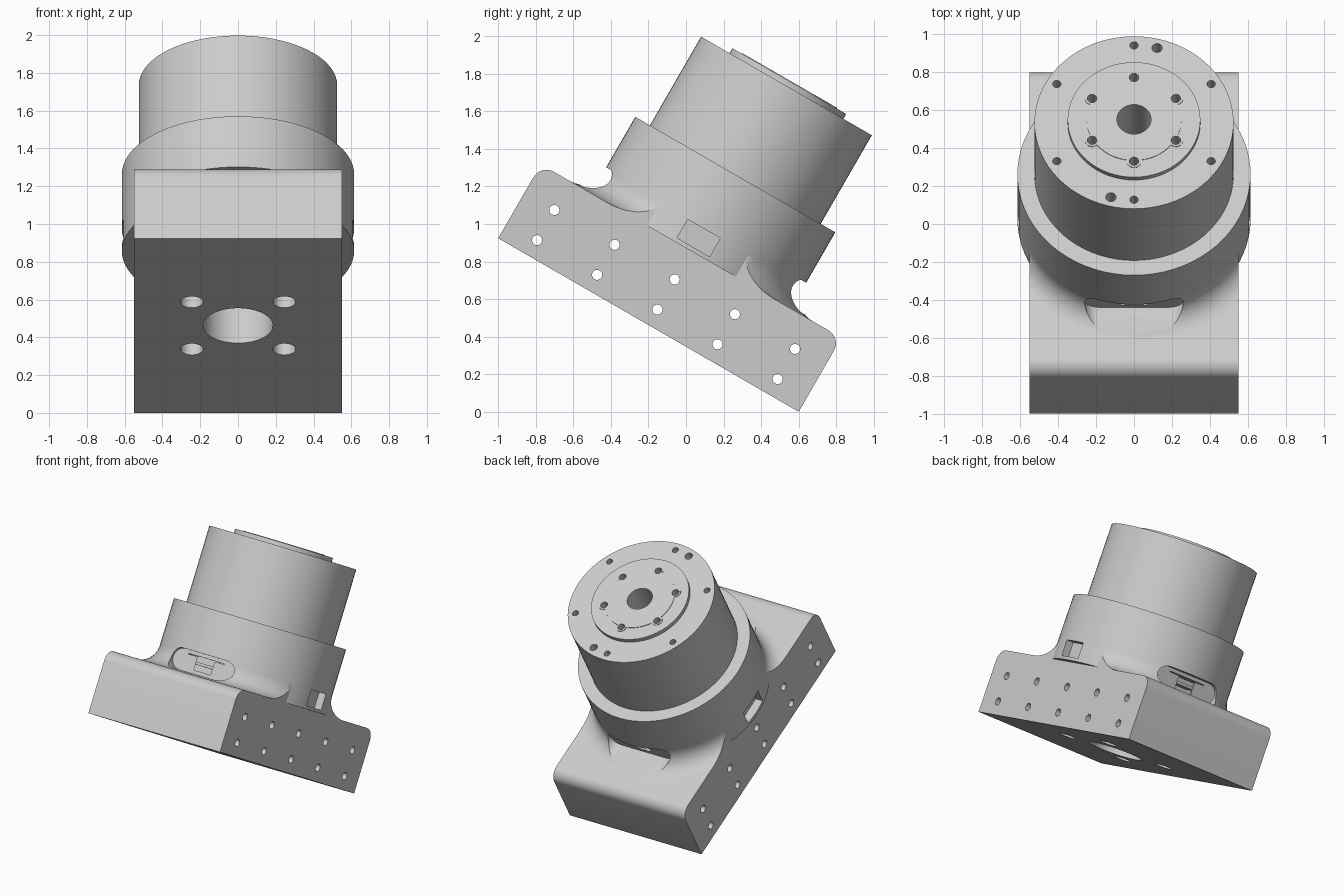
import bpy, bmesh
from math import cos, sin, pi, radians
from mathutils import Matrix

cube = bpy.data.objects.get("Cube")
if cube:
    bpy.data.objects.remove(cube)

grey = bpy.data.materials.new("machined grey")
grey.use_nodes = True
COLOR = (0.6, 0.6, 0.6, 1)
grey.diffuse_color = COLOR
grey.node_tree.nodes["Principled BSDF"].inputs["Base Color"].default_value = COLOR

# The whole unit is built upright, then leaned forward
TILT = Matrix.Translation((0, -0.2, 0.462)) @ Matrix.Rotation(radians(-30), 4, 'X')
HALF_W, HALF_L, BASE_H = 0.55, 0.924, 0.455
COLLAR_R, COLLAR_TOP = 0.615, 0.925
BODY_R, BODY_TOP, FLANGE_TOP = 0.525, 1.47, 1.5
parts = []


def arc(cx, cy, r, a0, a1, n):
    return [(cx + r * cos(radians(a0 + (a1 - a0) * i / n)),
             cy + r * sin(radians(a0 + (a1 - a0) * i / n))) for i in range(n + 1)]


def circle(r, cx=0, cy=0, n=24):
    return arc(cx, cy, r, 0, 360, n)[:-1]


def rect(a, b0, b1):
    return [(-a, b0), (a, b0), (a, b1), (-a, b1)]


def place(axis, a, b, t):
    return {'X': (t, a, b), 'Y': (a, t, b), 'Z': (a, b, t)}[axis]


def solid(name, bm):
    bmesh.ops.recalc_face_normals(bm, faces=bm.faces)
    mesh = bpy.data.meshes.new(name)
    bm.to_mesh(mesh)
    bm.free()
    mesh.materials.append(grey)
    obj = bpy.data.objects.new(name, mesh)
    bpy.context.collection.objects.link(obj)
    return obj


def prism(name, outlines, axis, lo, hi):
    """Extrude separate 2D outlines along an axis."""
    bm = bmesh.new()
    for pts in outlines:
        low = [bm.verts.new(place(axis, a, b, lo)) for a, b in pts]
        top = [bm.verts.new(place(axis, a, b, hi)) for a, b in pts]
        bm.faces.new(low)
        bm.faces.new(top)
        for i in range(len(pts)):
            j = (i + 1) % len(pts)
            bm.faces.new((low[i], low[j], top[j], top[i]))
    return solid(name, bm)


def combine(obj, tool, operation='DIFFERENCE'):
    mod = obj.modifiers.new("cut", 'BOOLEAN')
    mod.operation, mod.object, mod.solver = operation, tool, 'EXACT'
    deps = bpy.context.evaluated_depsgraph_get()
    mesh = bpy.data.meshes.new_from_object(obj.evaluated_get(deps))
    obj.modifiers.clear()
    obj.data = mesh
    bpy.data.objects.remove(tool)


def cut(obj, outlines, axis, lo, hi):
    combine(obj, prism("cutter", outlines, axis, lo, hi))


def ring(r, angles, pitch):
    return [circle(r, pitch * cos(radians(a)), pitch * sin(radians(a)), 20) for a in angles]


# Base block with rounded top edges
R = 0.08
outline = [(-HALF_L, 0), (HALF_L, 0)]
outline += arc(HALF_L - R, BASE_H - R, R, 0, 90, 8)
outline += arc(R - HALF_L, BASE_H - R, R, 90, 180, 8)
base = prism("base_block", [outline], 'X', -HALF_W, HALF_W)
cut(base, [circle(0.185, n=48)], 'Z', -0.1, 0.35)
cut(base, [circle(0.06, x, y) for x in (-0.245, 0.245) for y in (-0.25, 0.25)], 'Z', -0.1, 0.2)
cut(base, [circle(0.027, 0.37 * i, w, 20) for i in range(-2, 3) for w in (0.095, 0.28)],
    'X', -1, 1)
parts.append(base)

# Fillet ring blending the collar into the base, trimmed to the base width
F = 0.13
profile = [(0.55, BASE_H)] + arc(COLLAR_R + F, BASE_H + F, F, 270, 180, 10) + [(0.55, BASE_H + F)]
bm = bmesh.new()
loop = [bm.verts.new((a, 0, b)) for a, b in profile]
edges = [bm.edges.new((loop[i - 1], loop[i])) for i in range(len(loop))]
bmesh.ops.spin(bm, geom=loop + edges, cent=(0, 0, 0), axis=(0, 0, 1), angle=2 * pi,
               steps=72, use_merge=True)
bmesh.ops.remove_doubles(bm, verts=bm.verts, dist=0.0001)
fillet = solid("base_fillet", bm)
combine(fillet, prism("trim", [rect(HALF_W, 0, 1)], 'Y', -1, 1), 'INTERSECT')
parts.append(fillet)

# Wide lower collar
collar = prism("collar", [circle(COLLAR_R, n=72)], 'Z', BASE_H, COLLAR_TOP)
parts.append(collar)

# Front and back rounded slots, side notches, and the connector sockets in them
slot = arc(0.185, 0.54, 0.075, -90, 90, 10) + arc(-0.185, 0.54, 0.075, 90, 270, 10)
for s in (-1, 1):
    for obj in (collar, fillet):
        cut(obj, [slot], 'Y', *sorted((s * 0.545, s * 0.9)))
    cut(collar, [rect(0.15, 0.49, 0.59)], 'Y', *sorted((s * 0.42, s * 0.6)))
    cut(collar, [rect(0.1, 0.478, 0.592)], 'X', *sorted((s * 0.55, s * 0.7)))
    cut(collar, [rect(0.08, 0.49, 0.58)], 'X', *sorted((s * 0.42, s * 0.6)))
    side = "back" if s > 0 else "front"
    parts.append(prism(side + "_connector_tongue", [rect(0.11, 0.53, 0.55)], 'Y',
                       *sorted((s * 0.41, s * 0.53))))
    side = "left" if s > 0 else "right"
    parts.append(prism(side + "_connector_tongue", [rect(0.06, 0.525, 0.545)], 'X',
                       *sorted((s * 0.41, s * 0.54))))

# Upper cylindrical housing with its bolt circle and two dowel holes
body = prism("upper_housing", [circle(BODY_R, n=72)], 'Z', COLLAR_TOP, BODY_TOP)
cut(body, ring(0.022, range(30, 390, 60), 0.47) + ring(0.027, (75, 255), 0.47),
    'Z', BODY_TOP - 0.15, 2)

# Raised output flange and its slightly proud, lobed centre face
flange = prism("output_flange", [circle(0.35, n=64)], 'Z', BODY_TOP, FLANGE_TOP)
face = prism("flange_centre", [circle(0.25, n=64)], 'Z', FLANGE_TOP, FLANGE_TOP + 0.004)
bolts = range(30, 390, 60)
combine(face, prism("lobes", ring(0.038, bolts, 0.255), 'Z', FLANGE_TOP, FLANGE_TOP + 0.004),
        'UNION')
for obj in (body, flange, face):
    cut(obj, [circle(0.09, n=40)] + ring(0.025, bolts, 0.255), 'Z', BODY_TOP - 0.35, 2)
parts += [body, flange, face]

# Lean the assembly and smooth the curved walls
for obj in parts:
    obj.data.transform(TILT)
    obj.data.shade_smooth()
    obj.data.set_sharp_from_angle(angle=radians(30))
